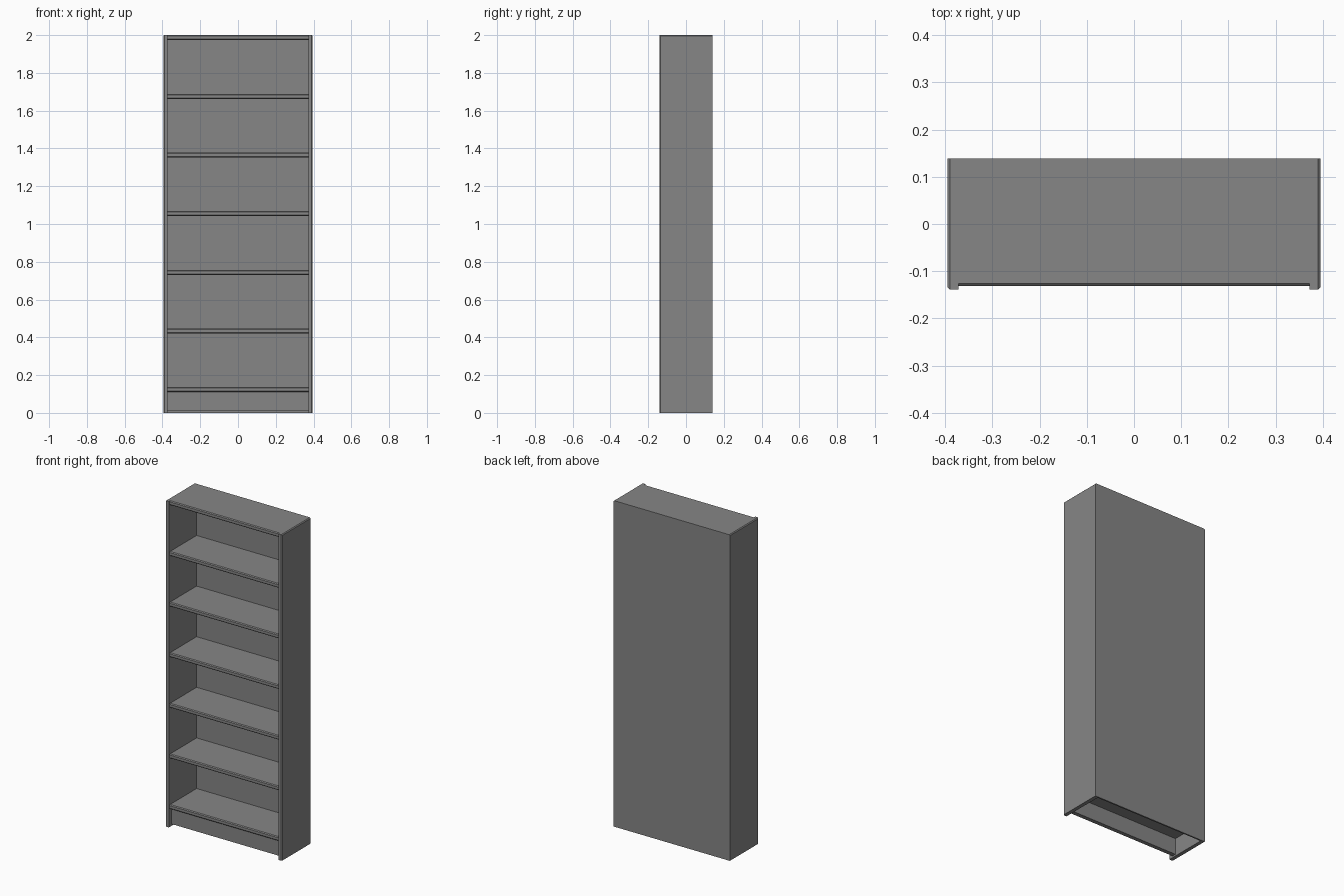
import bpy
import bmesh
from mathutils import Vector

cube = bpy.data.objects.get("Cube")
if cube:
    bpy.data.objects.remove(cube, do_unlink=True)

W, D, H = 0.395, 0.139, 2.0     # half width, half depth, height
INNER = 0.372                   # inner face of the sides
BACK = 0.130                    # inner face of the back panel
SHELF_FRONT = -0.131
THICK = 0.026
CHAMFER = 0.005

grey = bpy.data.materials.new("grey")
grey.use_nodes = True
grey.diffuse_color = (0.24, 0.24, 0.24, 1)
grey.node_tree.nodes["Principled BSDF"].inputs["Base Color"].default_value = (0.24, 0.24, 0.24, 1)


def board(name, low, high, chamfered=()):
    """Box between two corners; each chamfered entry is the outward diagonal of an edge."""
    low, high = Vector(low), Vector(high)
    centre, size = (low + high) / 2, high - low
    bm = bmesh.new()
    bmesh.ops.create_cube(bm, size=1)
    picked = []
    for e in bm.edges:
        mid = (e.verts[0].co + e.verts[1].co) / 2
        if any((mid * 2 - Vector(d)).length < 0.01 for d in chamfered):
            picked.append(e)
    for v in bm.verts:
        v.co = Vector(a * b for a, b in zip(v.co, size))
    if picked:
        bmesh.ops.bevel(bm, geom=picked, offset=CHAMFER, segments=1,
                        affect='EDGES', clamp_overlap=True)
    mesh = bpy.data.meshes.new(name)
    bm.to_mesh(mesh)
    bm.free()
    mesh.materials.append(grey)
    obj = bpy.data.objects.new(name, mesh)
    obj.location = centre
    bpy.context.collection.objects.link(obj)
    return obj


# Side panels with eased outer front and top edges
for name, s in (("left_side", 1), ("right_side", -1)):
    xs = sorted((s * INNER, s * W))
    board(name, (xs[0], -D, 0), (xs[1], D, H), [(s, -1, 0), (s, 0, 1)])

# Back panel
board("back_panel", (-INNER, BACK, 0), (INNER, D, H))

# Top board and shelves with eased front edges
front_edges = [(0, -1, 1), (0, -1, -1)]
board("top_board", (-INNER, SHELF_FRONT, H - THICK), (INNER, BACK, H), front_edges)
for i in range(6):
    top = 0.136 + i * 0.3105
    board(f"shelf_{i + 1}", (-INNER, SHELF_FRONT, top - THICK), (INNER, BACK, top), front_edges)

# Recessed plinth under the lowest shelf
board("plinth", (-INNER, -0.111, 0.01), (INNER, -0.086, 0.136 - THICK))
